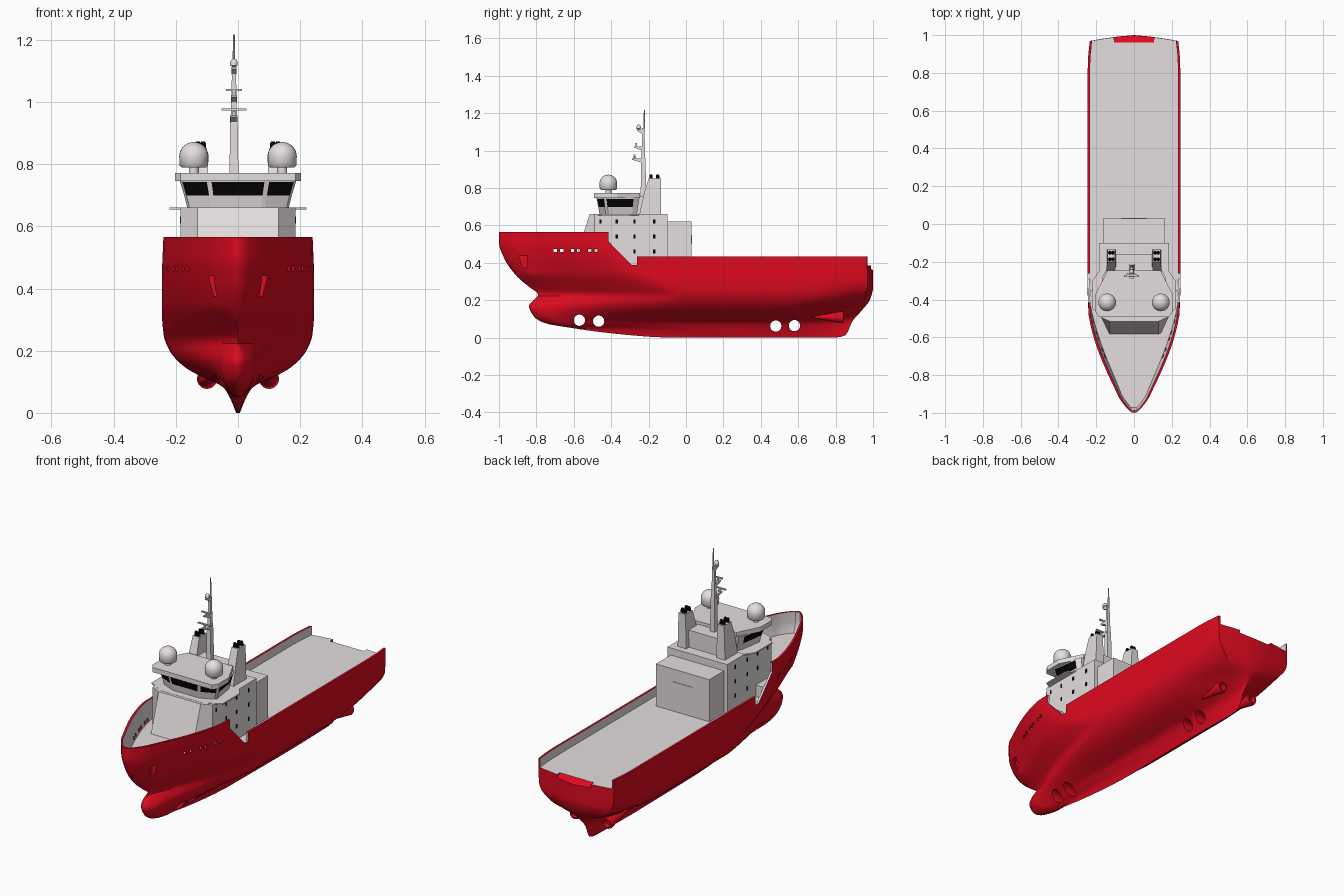
import bpy, bmesh, math

if "Cube" in bpy.data.objects:
    bpy.data.objects.remove(bpy.data.objects["Cube"])


def material(name, rgb):
    m = bpy.data.materials.new(name)
    m.use_nodes = True
    m.diffuse_color = (*rgb, 1)
    m.node_tree.nodes["Principled BSDF"].inputs["Base Color"].default_value = (*rgb, 1)
    return m


RED = material("hull red", (0.74, 0.003, 0.014))
GREY = material("pale grey", (0.78, 0.73, 0.73))
BLACK = material("glass black", (0.001, 0.001, 0.001))


def make(name, bm, mats, smooth=None):
    bmesh.ops.recalc_face_normals(bm, faces=bm.faces)
    me = bpy.data.meshes.new(name)
    bm.to_mesh(me)
    bm.free()
    ob = bpy.data.objects.new(name, me)
    bpy.context.collection.objects.link(ob)
    for m in mats:
        me.materials.append(m)
    if smooth:
        smooth_by_angle(ob, smooth)
    return ob


def smooth_by_angle(ob, degrees):
    bpy.ops.object.select_all(action='DESELECT')
    ob.select_set(True)
    bpy.context.view_layer.objects.active = ob
    bpy.ops.object.shade_smooth_by_angle(angle=math.radians(degrees))


def loft(name, rings, mats, paint=lambda i, j: 0, smooth=None):
    """Skin closed rings of points and cap both ends."""
    bm = bmesh.new()
    vs = [[bm.verts.new(p) for p in r] for r in rings]
    n = len(vs[0])
    for i in range(len(vs) - 1):
        for j in range(n):
            k = (j + 1) % n
            f = bm.faces.new((vs[i][j], vs[i][k], vs[i + 1][k], vs[i + 1][j]))
            f.material_index = paint(i, j)
    for ring in (vs[0], vs[-1]):
        bm.faces.new(ring).material_index = paint(-1, 0)
    return make(name, bm, mats, smooth)


def both(half):
    return half + [(-x, y) for x, y in reversed(half)]


def prism(name, outline, z0, z1, mats):
    return loft(name, [[(x, y, z) for x, y in outline] for z in (z0, z1)], mats)


def box(name, x0, x1, y0, y1, z0, z1, mat=GREY):
    return prism(name, [(x0, y0), (x1, y0), (x1, y1), (x0, y1)], z0, z1, [mat])


def lathe(name, profile, x, y, mat=GREY, n=24):
    rings = [[(x + r * math.cos(math.tau * k / n), y + r * math.sin(math.tau * k / n), z)
              for k in range(n)] for r, z in profile]
    return loft(name, rings, [mat], smooth=40)


def curve(table, t):
    """Monotone smooth interpolation through (t, value) pairs."""
    t = min(max(t, table[0][0]), table[-1][0])
    slope = [(b[1] - a[1]) / (b[0] - a[0]) for a, b in zip(table, table[1:])]
    i = max(k for k in range(len(slope)) if table[k][0] <= t)

    def tangent(k):
        if k == 0 or k == len(slope):
            return slope[min(k, len(slope) - 1)]
        a, b = slope[k - 1], slope[k]
        return 2 * a * b / (a + b) if a * b > 0 else 0
    (ta, va), (tb, vb) = table[i], table[i + 1]
    h = tb - ta
    s = (t - ta) / h
    return (va * (1 + 2 * s) * (1 - s) ** 2 + vb * s * s * (3 - 2 * s)
            + h * tangent(i) * s * (1 - s) ** 2 - h * tangent(i + 1) * s * s * (1 - s))


# Hull form by height: stem, stern, beam, entry length, entry power, stern fullness, run
STEM = [(0, -.1), (.005, -.2), (.03, -.46), (.05, -.6), (.078, -.757), (.115, -.815), (.17, -.84),
        (.205, -.81), (.23, -.79), (.27, -.837), (.323, -.9), (.42, -.97), (.51, -1), (.565, -1)]
STERN = [(0, .8), (.01, .85), (.088, .89), (.15, .944), (.206, .985), (.27, 1), (.565, .995)]
BEAM = [(0, .006), (.04, .022), (.085, .05), (.11, .105), (.15, .175), (.2, .22), (.25, .239),
        (.33, .245), (.42, .245), (.565, .24)]
ENTRY = [(0, .6), (.15, .8), (.3, .72), (.565, .6)]
POWER = [(0, 1.4), (.2, 1.4), (.565, 1.75)]
FULL = [(0, .1), (.1, .12), (.15, .3), (.21, .74), (.3, .94), (.565, .965)]
RUN = [(0, .4), (.12, .42), (.25, .33), (.4, .15), (.565, .15)]
TOP, CAMBER = .565, .03


def half_beam(y, z):
    d = max(y - curve(STEM, z), 0)
    body = 1 - (1 - min(d / curve(ENTRY, z), 1)) ** curve(POWER, z)
    nose = .25 * math.sqrt(min(1, d / .08)) * min(max((z - .24) / .1, 0), 1)
    q = min(max((curve(STERN, z) - CAMBER - y) / curve(RUN, z), 0), 1)
    bulb = .048 * math.sqrt(max(0, 1 - ((z - .14) / .085) ** 2)) * math.sqrt(min(1, d / .07))
    w = curve(BEAM, z)
    return min(w, math.hypot(w * body, w * nose, bulb)) * (1 - (1 - curve(FULL, z)) * (1 - q) ** 2)


def build_hull(rows=42, cols=44):
    bm = bmesh.new()
    levels = [TOP * (i / rows) ** 1.25 for i in range(rows + 1)]
    grid = []
    for z in levels:
        a, b = curve(STEM, z), curve(STERN, z) - CAMBER
        ys = [a + (b - a) * (j / cols) ** 1.7 for j in range(cols + 1)]
        line = [(half_beam(y, z) if j else 0, y, z) for j, y in enumerate(ys)]
        line += [(line[cols][0] * f, b + CAMBER * (1 - f ** 1.4), z) for f in (.7, .35, 0)]
        grid.append(line)
    flat = lambda line: [(0, y, z) for x, y, z in line]
    grid = [flat(grid[0])] + grid + [flat(grid[-1])]
    for side in (1, -1):
        vs = [[bm.verts.new((x * side, y, z)) for x, y, z in line] for line in grid]
        for r, s in zip(vs, vs[1:]):
            for j in range(len(r) - 1):
                bm.faces.new((r[j], r[j + 1], s[j + 1], s[j]))
    bmesh.ops.remove_doubles(bm, verts=bm.verts, dist=1e-5)
    bmesh.ops.dissolve_degenerate(bm, edges=bm.edges, dist=1e-6)
    return make("hull", bm, [RED, GREY])


hull = build_hull()


def carve(cutter):
    cutter.hide_render = True
    bpy.context.view_layer.objects.active = hull
    mod = hull.modifiers.new("cut", 'BOOLEAN')
    mod.operation, mod.solver, mod.object = 'DIFFERENCE', 'EXACT', cutter
    bpy.ops.object.modifier_apply(modifier=mod.name)
    bpy.data.objects.remove(cutter)


def side_cut(yz, x0=-.4, x1=.4, index=0):
    carve(loft("cutter", [[(x, y, z) for y, z in yz] for x in (x0, x1)], [RED, GREY],
               lambda i, j: index))


def well_cut(start, end, heights, steps=30):
    """Hollow out a deck whose walls follow the flare of the hull."""
    rings = []
    for z in heights:
        y0 = max(start, curve(STEM, z) + .013)
        ys = [y0 + (end - y0) * (k / steps) ** 1.5 for k in range(steps + 1)]
        half = [(max(half_beam(y, z) - .011, .004), y) for y in ys]
        rings.append([(x, y, z) for x, y in both(half)])
    carve(loft("cutter", rings, [RED, GREY], lambda i, j: 1))


# Sheer step, side notch and deck wells inside the bulwarks
side_cut([(-.27, .434), (1.2, .434), (1.2, .8), (-.27, .8)])
side_cut([(-.415, .7), (-.415, .515), (-.29, .387), (-.262, .387), (-.262, .7)], index=1)
well_cut(-1, -.35, (.45, .47, .49, .51, .54, .6))
well_cut(-.352, 1.1, (.385, .6))
# Stern roller slope
side_cut([(.962, .42), (.962, .384), (1.05, .33), (1.05, .42)], -.105, .105)
# Thruster tunnels
for y, z in ((-.57, .093), (-.467, .088), (.48, .062), (.58, .064)):
    side_cut([(y + .03 * math.cos(math.tau * k / 24), z + .03 * math.sin(math.tau * k / 24))
              for k in range(24)])
# Bulwark ports
for y in (-.7, -.665, -.607, -.575, -.515, -.482):
    side_cut([(y - .009, .457), (y + .009, .457), (y + .009, .473), (y - .009, .473)])
# Anchor pockets
for s in (1, -1):
    side_cut([(-.895, .44), (-.85, .44), (-.85, .375), (-.872, .375)], s * .062, s * .2)
smooth_by_angle(hull, 35)

# Shaft fairings under the stern
for s, side in ((1, "left"), (-1, "right")):
    rings = [[(s * .1 + r * math.cos(math.tau * k / 20), y, .109 + r * math.sin(math.tau * k / 20))
              for k in range(20)] for y, r in ((.67, .002), (.83, .032), (.843, .028), (.843, .02), (.82, .016))]
    loft(side + "_shaft_fairing", rings, [RED], smooth=40)

# Deckhouse with raked, chamfered front
loft("deckhouse", [[(x, y, z) for x, y in both([(.13, front), (.185, -.49), (.185, -.1)])]
                   for z, front in ((.38, -.605), (.66, -.515))], [GREY])
box("aft_house", -.165, .165, -.11, .03, .38, .62)
box("aft_house_panel", -.065, .065, .03, .033, .5, .55)
prism("bridge_wing_deck", both([(.13, -.5), (.22, -.45), (.22, -.3), (.185, -.25)]), .654, .661, [GREY])
for s, side in ((1, "left"), (-1, "right")):
    for y, heights in ((-.457, (.62,)), (-.37, (.62, .54)), (-.275, (.62, .54, .46)), (-.17, (.62, .54, .46))):
        for z in heights:
            box(side + "_house_window", s * .183, s * .186, y - .006, y + .006, z - .011, z + .011, BLACK)

# Wheelhouse flaring upward, with a glazed band
plan = both([(.085, -.478), (.1, -.474), (.178, -.44), (.186, -.425), (.165, -.28), (.15, -.25)])
loft("wheelhouse", [[(x * k, -.35 + (y + .35) * k, z) for x, y in plan]
                    for z, k in ((.655, .87), (.699, .93), (.742, 1), (.75, 1.01))], [GREY, BLACK],
     lambda i, j: int(i == 1 and j in (1, 3, 7, 9, 11)))
prism("wheelhouse_roof", both([(.185, -.492), (.203, -.465), (.203, -.37), (.14, -.245)]), .746, .772, [GREY])
box("funnel_casing", -.1, .1, -.27, -.16, .655, .755)

# Funnels, exhausts and radomes
for s, side in ((1, "left"), (-1, "right")):
    loft(side + "_funnel", [[(s * x, y, z) for x, y in ((.12 - w, f), (.12 + w, f), (.12 + w, -.135), (.12 - w, -.135))]
                            for z, f, w in ((.655, -.25, .026), (.77, -.225, .024), (.85, -.2, .02))], [GREY])
    for y in (-.187, -.152):
        for dx in (-.008, .008):
            lathe(side + "_exhaust", [(.009, .84), (.009, .866), (.006, .873)], s * .12 + dx, y, BLACK, 12)
    arc = [(.047 * math.cos(a), .825 + .046 * math.sin(a)) for a in (math.pi / 2 * k / 9 for k in range(9))]
    lathe(side + "_radome", [(.016, .765), (.016, .79), (.04, .79), (.046, .797)] + arc + [(.002, .871)],
          s * .142, -.415)

# Mast with platforms, scanners and aerial
MX, MY = -.013, -.228
loft("mast", [[(MX + a * w, MY + b * w, z) for a, b in ((-1, -1), (1, -1), (1, 1), (-1, 1))]
              for z, w in ((.74, .015), (.93, .012), (.98, .009), (1.12, .006))], [GREY])
for z, reach, span in ((.945, .06, .012), (1.01, .05, .01), (1.1, .035, .008)):
    loft("mast_bracket", [[(MX - span, y, z + low), (MX + span, y, z + low), (MX + span, y, z + .012),
                           (MX - span, y, z + .012)] for y, low in ((MY, -.012), (MY - reach, .006))], [GREY])
    lathe("scanner_post", [(.005, z + .01), (.005, z + .026)], MX, MY - reach + .012, n=10)
for z, span, y in ((.976, .04, -.276), (1.038, .026, -.266)):
    box("scanner_bar", MX - span, MX + span, y - .005, y + .005, z - .003, z + .003)
lathe("mast_dome", [(.004, 1.112), (.012, 1.118), (.012, 1.128), (.008, 1.136), (.002, 1.139)], MX, MY - .025, n=16)
lathe("aerial", [(.004, 1.1), (.004, 1.16), (.0025, 1.217)], MX, MY + .005, n=8)
